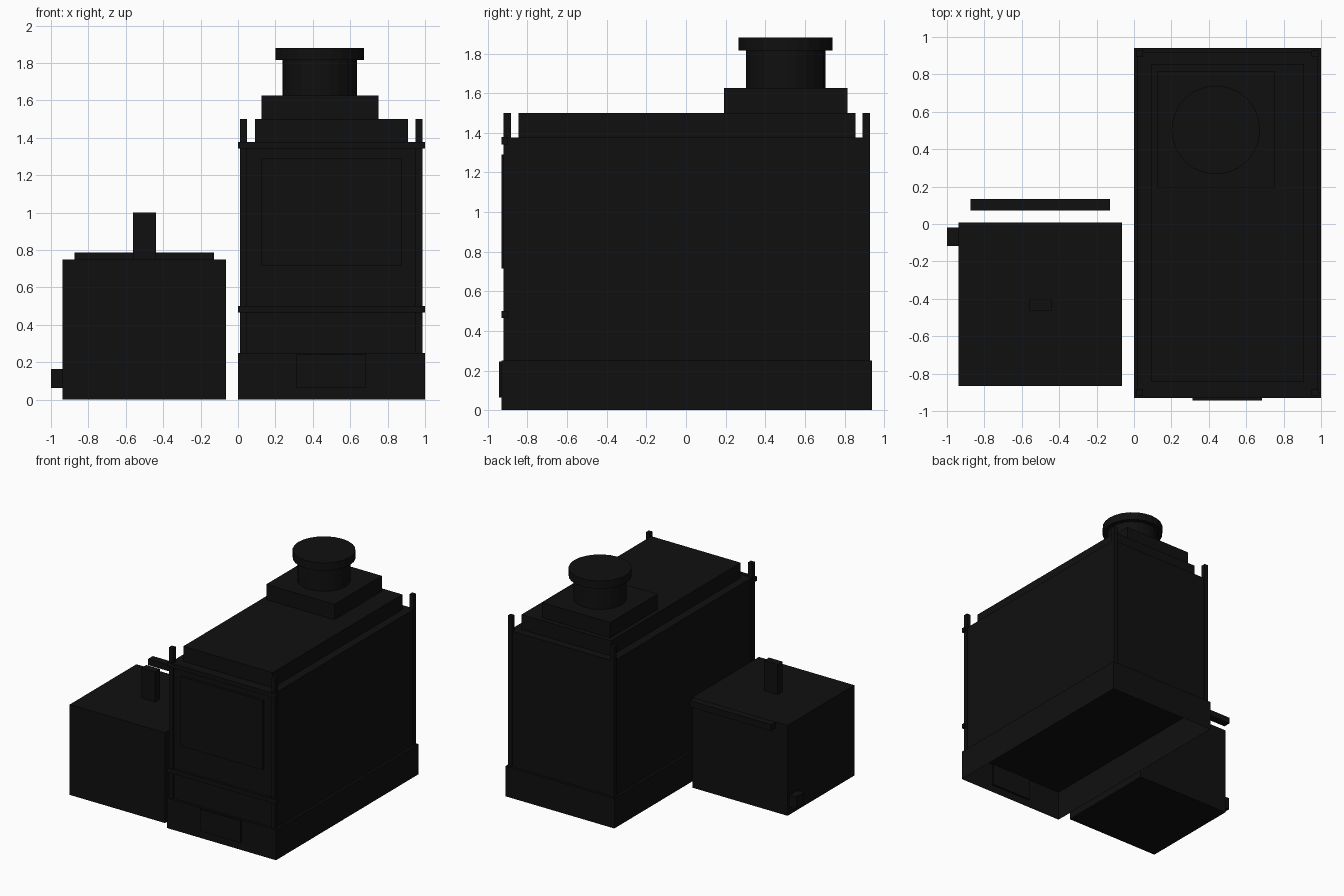
import bpy, bmesh, math
from mathutils import Vector

cube = bpy.data.objects.get("Cube")
if cube:
    bpy.data.objects.remove(cube, do_unlink=True)

black = bpy.data.materials.new("soot_black")
black.use_nodes = True
tone = (0.005, 0.005, 0.005, 1)
black.diffuse_color = tone
black.node_tree.nodes["Principled BSDF"].inputs["Base Color"].default_value = tone


def finish(name, bm):
    mesh = bpy.data.meshes.new(name)
    bm.to_mesh(mesh)
    bm.free()
    mesh.materials.append(black)
    obj = bpy.data.objects.new(name, mesh)
    bpy.context.collection.objects.link(obj)
    return obj


def box(name, x, y, z, open_bottom=False):
    """Box from its (low, high) extent on each axis."""
    bm = bmesh.new()
    bmesh.ops.create_cube(bm, size=1)
    for v in bm.verts:
        v.co = Vector([(a + b) / 2 + c * (b - a) for (a, b), c in zip((x, y, z), v.co)])
    if open_bottom:
        bm.normal_update()
        bmesh.ops.delete(bm, geom=[f for f in bm.faces if f.normal.z < -0.9], context='FACES')
    return finish(name, bm)


def drum(name, center, radius, z):
    bm = bmesh.new()
    bmesh.ops.create_cone(bm, cap_ends=True, segments=24, radius1=radius,
                          radius2=radius, depth=z[1] - z[0])
    bmesh.ops.translate(bm, verts=bm.verts, vec=(*center, sum(z) / 2))
    return finish(name, bm)


# Tower: hollow plinth, body and raised roof
box("plinth", (0, 1), (-0.93, 0.94), (0, 0.25), open_bottom=True)
box("body", (0.02, 0.98), (-0.91, 0.92), (0.25, 1.375))
box("roof", (0.09, 0.91), (-0.845, 0.855), (1.375, 1.5))

# Corner posts
for side, x in (("right", 0.012), ("left", 0.95)):
    for end, y in (("front", -0.92), ("back", 0.892)):
        box(f"{end}_{side}_post", (x, x + 0.036), (y, y + 0.036), (0.25, 1.5))

# Front trim
for name, z in (("lower_band", 0.465), ("upper_band", 1.342)):
    box(name, (0, 1), (-0.93, -0.9), (z, z + 0.036))
box("front_panel", (0.125, 0.875), (-0.93, -0.9), (0.715, 1.29))
box("lower_door", (0.312, 0.685), (-0.943, -0.915), (0.063, 0.245))

# Chimney
center = (0.4375, 0.503)
box("chimney_base", (0.125, 0.75), (0.193, 0.815), (1.5, 1.627))
drum("chimney_pipe", center, 0.2, (1.627, 1.815))
drum("chimney_cap", center, 0.237, (1.815, 1.88))

# Side bin with its upright handle, spout and rear rail
box("bin", (-0.938, -0.063), (-0.867, 0.008), (0, 0.75))
box("bin_handle", (-0.562, -0.438), (-0.462, -0.4), (0.75, 1.0))
box("bin_spout", (-1, -0.938), (-0.118, -0.018), (0.063, 0.163))
box("rear_rail", (-0.875, -0.127), (0.072, 0.133), (0.735, 0.787))
